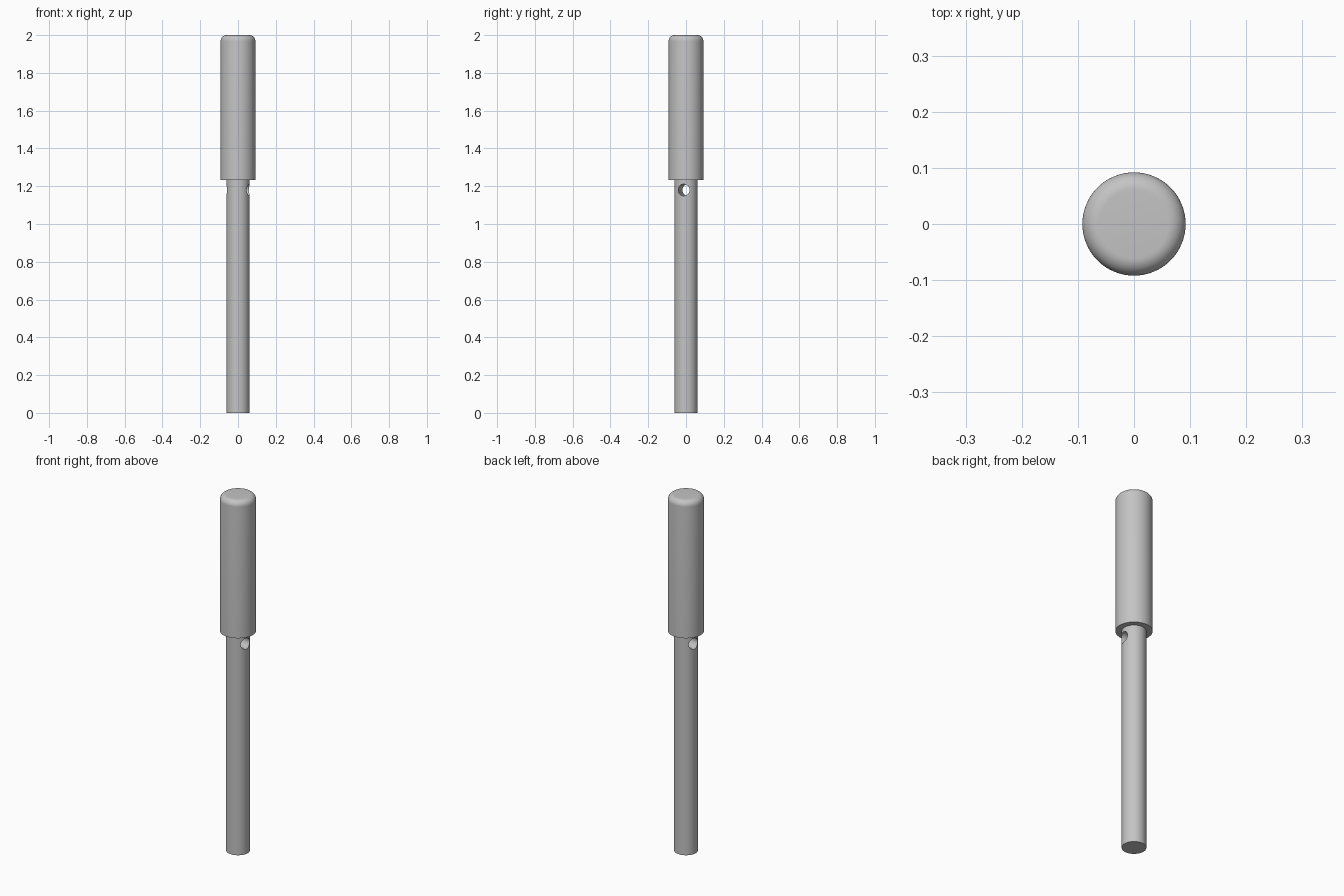
import bpy
import bmesh
import math
from mathutils import Matrix

cube = bpy.data.objects.get("Cube")
if cube:
    bpy.data.objects.remove(cube, do_unlink=True)

SEGMENTS = 64
SHAFT_R, HEAD_R = 0.061, 0.092
SHOULDER_Z, TOP_Z, FILLET = 1.232, 2.0, 0.031
HOLE_Z, HOLE_R, HOLE_TURN = 1.18, 0.031, -11.5

steel = bpy.data.materials.new("plain grey steel")
steel.use_nodes = True
grey = (0.55, 0.55, 0.55, 1)
steel.diffuse_color = grey
steel.node_tree.nodes["Principled BSDF"].inputs["Base Color"].default_value = grey


def add_object(name, bm):
    bmesh.ops.recalc_face_normals(bm, faces=bm.faces)
    mesh = bpy.data.meshes.new(name)
    bm.to_mesh(mesh)
    bm.free()
    mesh.materials.append(steel)
    obj = bpy.data.objects.new(name, mesh)
    bpy.context.collection.objects.link(obj)
    return obj


def lathe(name, profile):
    """Closed solid of revolution from (radius, height) pairs, with flat end caps."""
    bm = bmesh.new()
    rings = []
    for r, z in profile:
        rings.append([bm.verts.new((r * math.cos(a), r * math.sin(a), z))
                      for a in (math.tau * i / SEGMENTS for i in range(SEGMENTS))])
    for low, high in zip(rings, rings[1:]):
        for i in range(SEGMENTS):
            j = (i + 1) % SEGMENTS
            bm.faces.new((low[i], low[j], high[j], high[i]))
    bm.faces.new(rings[0])
    bm.faces.new(rings[-1])
    return add_object(name, bm)


# Stepped pin: slim shaft, square shoulder, wide head with a rounded top edge
profile = [(SHAFT_R, 0), (SHAFT_R, HOLE_Z - 0.045), (SHAFT_R, SHOULDER_Z), (HEAD_R, SHOULDER_Z)]
for k in range(11):
    a = math.pi / 2 * k / 10
    profile.append((HEAD_R - FILLET + FILLET * math.cos(a),
                    TOP_Z - FILLET + FILLET * math.sin(a)))
pin = lathe("stepped_pin", profile)

# Cross hole drilled sideways through the shaft below the head, slightly turned
bm = bmesh.new()
bmesh.ops.create_cone(bm, cap_ends=True, segments=40, radius1=HOLE_R, radius2=HOLE_R, depth=0.4,
                      matrix=Matrix.Translation((0, 0, HOLE_Z))
                      @ Matrix.Rotation(math.radians(HOLE_TURN), 4, "Z")
                      @ Matrix.Rotation(math.pi / 2, 4, "Y"))
drill = add_object("hole_cutter", bm)
drill.hide_render = True

cut = pin.modifiers.new("cross hole", "BOOLEAN")
cut.operation = "DIFFERENCE"
cut.solver = "EXACT"
cut.object = drill

bpy.ops.object.select_all(action="DESELECT")
pin.select_set(True)
bpy.context.view_layer.objects.active = pin
bpy.ops.object.modifier_apply(modifier=cut.name)
bpy.data.objects.remove(drill, do_unlink=True)
bpy.ops.object.shade_smooth_by_angle(angle=math.radians(30))
